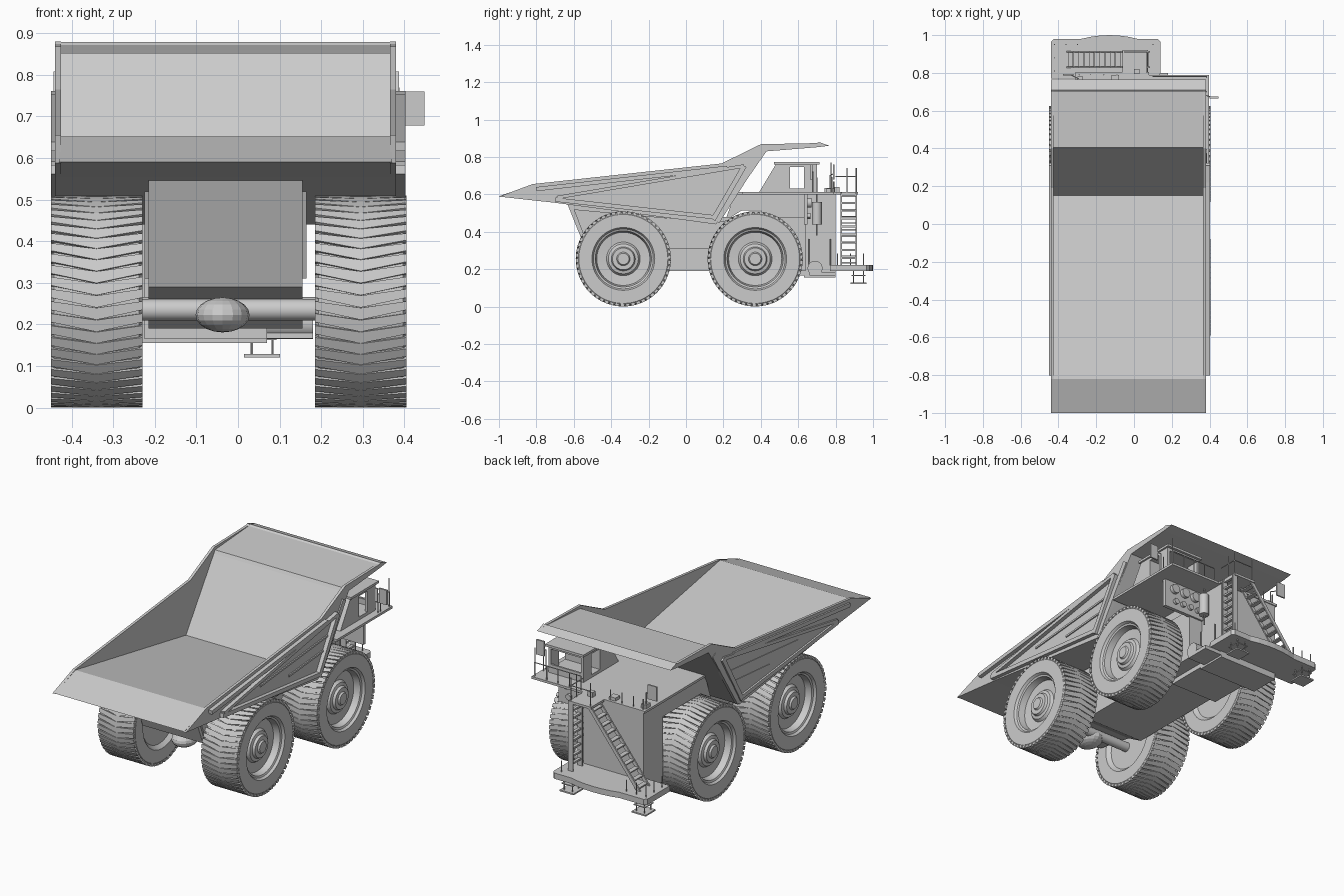
import bpy, bmesh
from math import sin, cos, pi, radians
from mathutils import Vector, Matrix

if "Cube" in bpy.data.objects:
    bpy.data.objects.remove(bpy.data.objects["Cube"])


def finish(name, bm, smooth=False):
    bmesh.ops.recalc_face_normals(bm, faces=bm.faces)
    me = bpy.data.meshes.new(name)
    bm.to_mesh(me)
    bm.free()
    ob = bpy.data.objects.new(name, me)
    bpy.context.collection.objects.link(ob)
    if smooth:
        bpy.ops.object.select_all(action='DESELECT')
        ob.select_set(True)
        bpy.context.view_layer.objects.active = ob
        bpy.ops.object.shade_smooth_by_angle(angle=radians(30))
    return ob


def add_prism(bm, pts, axis, a, b):
    """Extrude a 2D outline along x (y,z points), y (x,z points) or z (x,y points)."""
    def put(p, t):
        return {'x': (t, p[0], p[1]), 'y': (p[0], t, p[1]), 'z': (p[0], p[1], t)}[axis]
    lo = [bm.verts.new(put(p, a)) for p in pts]
    hi = [bm.verts.new(put(p, b)) for p in pts]
    bm.faces.new(lo)
    bm.faces.new(hi[::-1])
    n = len(pts)
    for i in range(n):
        j = (i + 1) % n
        bm.faces.new((lo[i], lo[j], hi[j], hi[i]))


def prism(name, pts, axis, *spans):
    bm = bmesh.new()
    for a, b in spans:
        add_prism(bm, pts, axis, a, b)
    return finish(name, bm)


def boxes(name, *dims):
    bm = bmesh.new()
    for x0, x1, y0, y1, z0, z1 in dims:
        add_prism(bm, [(x0, y0), (x1, y0), (x1, y1), (x0, y1)], 'z', z0, z1)
    return finish(name, bm)


def tubes(name, segs, r, n=6):
    bm = bmesh.new()
    for p, q in segs:
        p, q = Vector(p), Vector(q)
        d = q - p
        m = Matrix.Translation((p + q) / 2) @ d.to_track_quat('Z', 'Y').to_matrix().to_4x4()
        bmesh.ops.create_cone(bm, cap_ends=True, segments=n, radius1=r, radius2=r,
                              depth=d.length, matrix=m)
    return finish(name, bm, n > 8)


def bar(p, q, w):
    """Rectangle outline around a line in the y,z plane."""
    p, q = Vector(p), Vector(q)
    n = (q - p).normalized()
    n = Vector((-n.y, n.x)) * w / 2
    return [p + n, q + n, q - n, p - n]


# Dump body: floor, front wall and canopy in one slab
under = [(.765, .86), (.70, .852), (.43, .83), (.16, .44), (-.70, .555)]
prism("dump_body_floor", [(-1, .59), (-.82, .652), (.15, .475), (.395, .835), (.405, .852),
                          (.70, .872), (.71, .879)] + under, 'x', (-.43, .37))
side = [(-1, .588), (-.82, .655), (.19, .765), (.40, .868), (.70, .874), (.71, .88)] + under
ribs = [((-.80, .628), (.22, .742), .022), ((-.69, .583), (.31, .752), .018),
        ((.312, .752), (.145, .465), .026), ((.15, .478), (-.70, .572), .022),
        ((-.35, .60), (.24, .655), .01), ((-.1, .56), (.2, .585), .01),
        ((.385, .80), (.165, .455), .03)]
for tag, a, b, c in (("left", -.44, -.425, -.45), ("right", .38, .365, .402)):
    prism("dump_side_" + tag, side, 'x', (a, b))
    bm = bmesh.new()
    for i, (p, q, w) in enumerate(ribs):
        add_prism(bm, bar(p, q, w), 'x', b, c if i < 4 else a + (c - a) * .3)
    finish("dump_side_ribs_" + tag, bm)

# Chassis frame, rear axle and differential
prism("chassis_frame", [(-.635, .55), (-.53, .29), (-.30, .25), (-.20, .19),
                        (.64, .19), (.64, .48), (.19, .48), (.16, .445)], 'x', (-.215, .155))
prism("frame_side_plates", [(-.60, .52), (-.52, .31), (.20, .31), (.24, .46), (.1, .455)],
      'x', (-.225, .165))
tubes("axles", [((-.30, -.36, .235), (.26, -.36, .235)), ((-.30, .37, .24), (.26, .37, .24))],
      .026, 24)
bm = bmesh.new()
bmesh.ops.create_uvsphere(bm, u_segments=16, v_segments=10, radius=1,
                          matrix=Matrix.Translation((-.037, -.41, .223)) @
                          Matrix.Diagonal((.065, .08, .042, 1)))
finish("differential", bm)

# Wheels: lathed tyre and hub, with chevron lugs
PROF = [(0, .02), (.15, .02), (.17, 0), (.238, 0), (.248, .008), (.248, .212), (.238, .22),
        (.168, .22), (.16, .207), (.15, .203), (.142, .168), (.09, .163), (.08, .178),
        (.064, .182), (.058, .195), (.036, .195), (.03, .204), (0, .204)]


def wheel(name, x_in, s, y, z=.255, n=54):
    bm = bmesh.new()
    vs = [bm.verts.new((x_in + s * u, y + r, z)) for r, u in PROF]
    es = [bm.edges.new(e) for e in zip(vs, vs[1:])]
    bmesh.ops.spin(bm, geom=vs + es, cent=(0, y, z), axis=(1, 0, 0), angle=2 * pi, steps=n)
    bmesh.ops.remove_doubles(bm, verts=bm.verts, dist=1e-5)
    finish(name, bm, True)
    # grooves are wide at the shoulder and close up at the centre line
    bm = bmesh.new()
    step, slant = 2 * pi / n, radians(4.5)
    for i in range(n):
        for u_edge in (0, .22):
            rows = []
            for u, sh, wide in ((u_edge, slant, radians(4.7)), (.11, 0, step * .97)):
                a = i * step - sh - wide / 2
                rows.append([bm.verts.new((x_in + s * u, y + r * cos(t), z + r * sin(t)))
                             for r, t in ((.24, a), (.2545, a), (.2545, a + wide), (.24, a + wide))])
            A, B = rows
            bm.faces.new(A)
            bm.faces.new(B[::-1])
            for k in range(4):
                j = (k + 1) % 4
                bm.faces.new((A[k], A[j], B[j], B[k]))
    finish(name + "_tread", bm)


for end, y in (("rear", -.335), ("front", .37)):
    wheel(end + "_wheel_left", -.23, -1, y)
    wheel(end + "_wheel_right", .185, 1, y)

# Engine housing and deck
boxes("engine_housing", (-.30, .07, .63, .80, .155, .60), (-.225, .07, .40, .64, .165, .60))
prism("engine_housing_upper", [(.26, .60), (.21, .46), (.3, .515), (.64, .515), (.64, .60)],
      'x', (-.30, .07))
boxes("deck", (-.31, .08, .26, .805, .60, .613), (.06, .397, .30, .79, .60, .613))
boxes("landing", (-.06, .075, .79, .92, .60, .613))

# Equipment under the right deck: panel, lamps, tanks
boxes("lamp_panel", (.06, .33, .63, .65, .44, .60))
tubes("head_lamps", [((x, .64, .555), (x, .67, .555)) for x in (.13, .20, .27)], .026, 16)
tubes("small_lamps", [((x, .64, .485), (x, .665, .485)) for x in (.11, .16, .21, .26)], .016, 12)
tubes("air_canister", [((.105, .70, .44), (.105, .70, .56))], .026, 16)
tubes("canister_stems", [((.09, .66, .22), (.09, .66, .36)), ((.09, .77, .22), (.09, .77, .36)),
                         ((.105, .70, .38), (.105, .70, .60))], .004)
tubes("bumper_tank", [((-.2, .69, .205), (.18, .69, .205))], .04, 20)

# Front bumper platform with curved nose, and hanging steps
nose = [(-.13 + .15 * t, 1 - .02 * t * t) for t in (1, .66, .33, 0, -.33, -.66, -1)]
prism("bumper_platform", [(-.44, .77), (.125, .77), (.14, .80), (.14, .965), (.125, .98)] + nose +
      [(-.425, .98), (-.44, .965)], 'z', (.19, .222))
boxes("bumper_support", (.05, .18, .66, .80, .166, .186))
for tag, x in (("right", .058), ("left", -.385)):
    boxes("hanging_step_" + tag, (x - .043, x + .043, .88, .965, .121, .129),
          (x - .035, x + .035, .885, .96, .163, .168))
    tubes("step_hangers_" + tag, [((x + dx, y, .125), (x + dx, y, .20))
                                  for dx in (-.025, .025) for y in (.895, .95)], .003)

# Vertical ladder and diagonal stair
boxes("ladder", (.055, .085, .825, .833, .22, .61), (.055, .085, .907, .915, .22, .61),
      *[(.062, .078, .83, .91, z, z + .01) for z in [.255 + .042 * i for i in range(9)]])
prism("stair_stringers", [(-.36, .22), (-.335, .22), (-.03, .61), (-.055, .61)], 'y',
      (.825, .833), (.907, .915))
boxes("stair_treads", *[(-.348 + .0277 * i, -.322 + .0277 * i, .83, .91,
                         .23 + .0355 * i, .237 + .0355 * i) for i in range(11)])

# Cab with open windows
prism("cab_rear", [(.39, .61), (.555, .61), (.555, .76), (.48, .76)], 'x', (.14, .355))
boxes("cab_frame", (.14, .355, .55, .70, .61, .63), (.14, .155, .63, .70, .61, .76),
      (.34, .355, .63, .70, .61, .76), (.14, .355, .69, .70, .61, .66),
      (.14, .355, .55, .70, .745, .76))
boxes("cab_roof", (.13, .365, .47, .715, .76, .773))

# Railings
posts = [((x, .78, .61), (x, .78, .69)) for x in (.10, .17, .24, .31, .385)]
posts += [((.385, y, .61), (.385, y, .69)) for y in (.70,)]
posts += [((.10, .78, .69), (.385, .78, .69)), ((.385, .775, .61), (.385, .775, .77))]
posts += [((x, y, .61), (x, y, .74)) for x, y in ((.07, .86), (.07, .91), (-.05, .91))]
posts += [((.07, .80, .695), (.07, .91, .695)), ((.07, .91, .695), (-.05, .91, .695))]
posts += [((x, .79, .61), (x, .79, .67)) for x in (-.09, -.16, -.23, -.29)]
posts += [((x, .95, .22), (x, .95, .285)) for x in (-.42, -.36, -.30, .10)]
posts += [((-.42, y, .22), (-.42, y, .285)) for y in (.81, .88)]
tubes("railings", posts, .003)
boxes("deck_fittings", (-.12, -.08, .75, .79, .61, .63), (-.30, -.27, .74, .78, .61, .635),
      (.0, .03, .795, .82, .613, .64))

# Mirrors on arms
boxes("mirror_right", (.40, .448, .665, .675, .678, .76))
boxes("mirror_left", (-.375, -.32, .785, .793, .68, .76))
tubes("mirror_arms", [((.385, .68, .61), (.385, .68, .72)), ((.385, .68, .72), (.41, .67, .72)),
                      ((-.295, .77, .61), (-.295, .77, .70)), ((-.295, .77, .70), (-.33, .787, .71))], .003)
